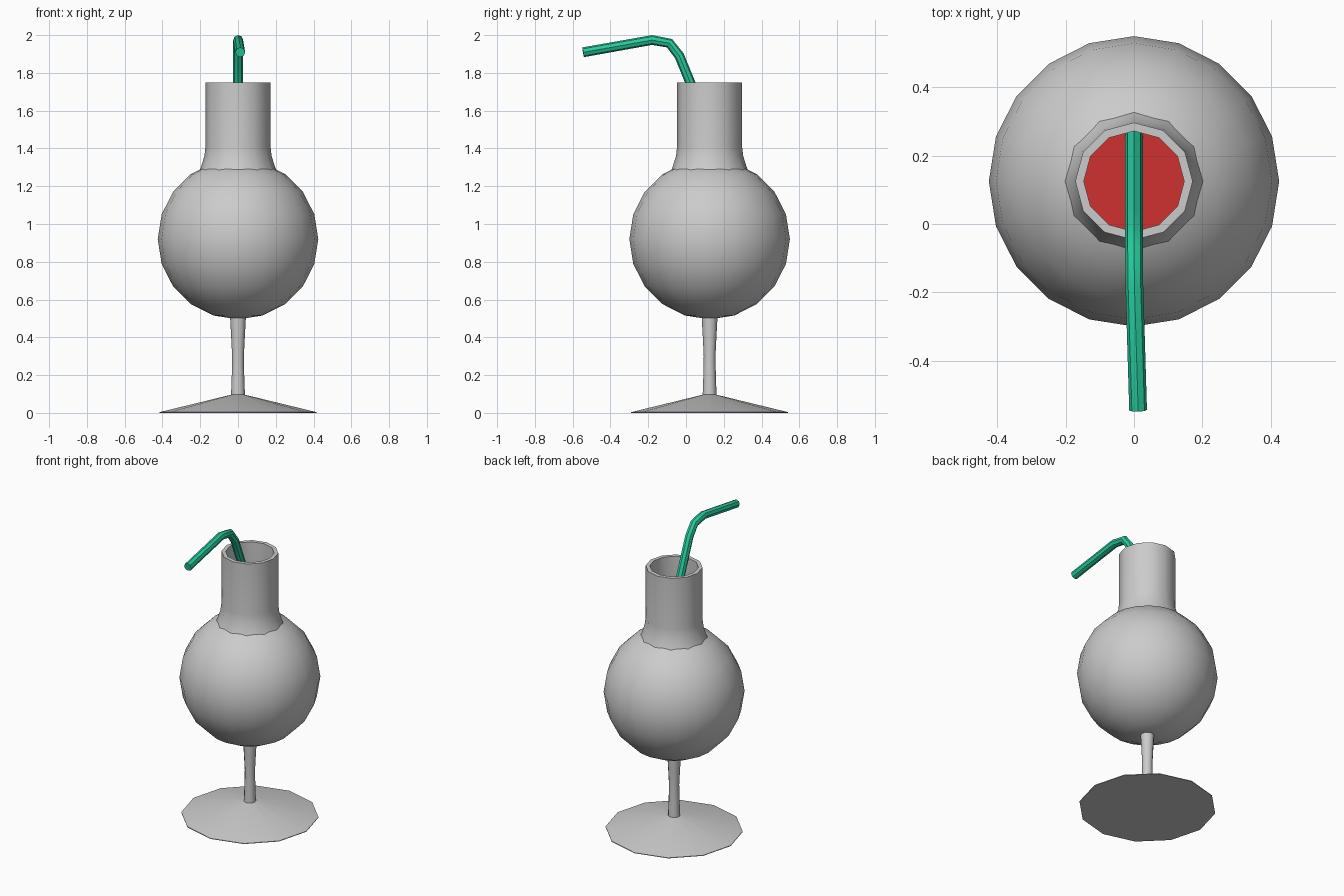
import bpy, math

if "Cube" in bpy.data.objects:
    bpy.data.objects.remove(bpy.data.objects["Cube"])

AXIS_Y = 0.125


def material(name, rgb):
    m = bpy.data.materials.new(name)
    m.diffuse_color = (*rgb, 1)
    m.use_nodes = True
    m.node_tree.nodes["Principled BSDF"].inputs["Base Color"].default_value = m.diffuse_color
    return m


def lathe(name, profile, sides, mat=None, closed=False):
    """Revolve (radius, z) points round the glass axis; r = 0 makes a pole."""
    verts, rings, faces = [], [], []
    for r, z in profile:
        n = 1 if r < 1e-5 else sides
        rings.append([len(verts) + i for i in range(n)])
        for i in range(n):
            a = math.tau * i / sides
            verts.append((r * math.cos(a), AXIS_Y + r * math.sin(a), z))
    pairs = list(zip(rings, rings[1:]))
    if closed:
        pairs.append((rings[-1], rings[0]))
    for lo, hi in pairs:
        for i in range(sides):
            j = (i + 1) % sides
            quad = [lo[i % len(lo)], lo[j % len(lo)], hi[j % len(hi)], hi[i % len(hi)]]
            faces.append(list(dict.fromkeys(quad)))
    mesh = bpy.data.meshes.new(name)
    mesh.from_pydata(verts, [], faces)
    ob = bpy.data.objects.new(name, mesh)
    bpy.context.collection.objects.link(ob)
    if mat:
        mesh.materials.append(mat)
    smooth(ob)
    return ob


def smooth(ob):
    bpy.ops.object.select_all(action='DESELECT')
    ob.select_set(True)
    bpy.context.view_layer.objects.active = ob
    bpy.ops.object.shade_smooth_by_angle(angle=math.radians(40))


def arc(radius, centre, start, end, step=18):
    """Profile points of a sphere between two latitudes."""
    return [(radius * math.cos(math.radians(d)), centre + radius * math.sin(math.radians(d)))
            for d in range(start, end + 1, step)]


red = material("red_drink", (0.62, 0.03, 0.03))
green = material("green_straw", (0.02, 0.60, 0.34))

# Foot and stem
lathe("foot", [(0, 0), (0.415, 0), (0.415, 0.004), (0.033, 0.097), (0, 0.097)], 12)
lathe("stem", [(0.037, 0.09), (0.033, 0.2), (0.031, 0.3), (0.036, 0.4), (0.042, 0.51)], 12)

# Round bowl, open at the top under the neck
lathe("bowl", arc(0.425, 0.92, -90, 54) + [(0.185, 1.296)], 20)

# Flared neck with wall thickness
lathe("neck", [(0.205, 1.28), (0.195, 1.305), (0.178, 1.36), (0.172, 1.41), (0.172, 1.75),
               (0.147, 1.75), (0.147, 1.41), (0.153, 1.36), (0.17, 1.305), (0.18, 1.28)],
      12, closed=True)

# Drink filling the bowl
lathe("drink", arc(0.405, 0.92, -90, 36) + [(0, 1.158)], 20, red)

# Bent straw
path = [(0, 0.34, 0.95), (0, 0.022, 1.75), (0, -0.035, 1.89), (0, -0.087, 1.957),
        (0.001, -0.18, 1.974), (0.012, -0.545, 1.909)]
curve = bpy.data.curves.new("straw", 'CURVE')
curve.dimensions = '3D'
curve.bevel_depth = 0.026
curve.bevel_resolution = 2
curve.use_fill_caps = True
spline = curve.splines.new('POLY')
spline.points.add(len(path) - 1)
for p, co in zip(spline.points, path):
    p.co = (*co, 1)
straw = bpy.data.objects.new("straw", curve)
bpy.context.collection.objects.link(straw)
curve.materials.append(green)
bpy.ops.object.select_all(action='DESELECT')
straw.select_set(True)
bpy.context.view_layer.objects.active = straw
bpy.ops.object.convert(target='MESH')
smooth(bpy.context.view_layer.objects.active)
